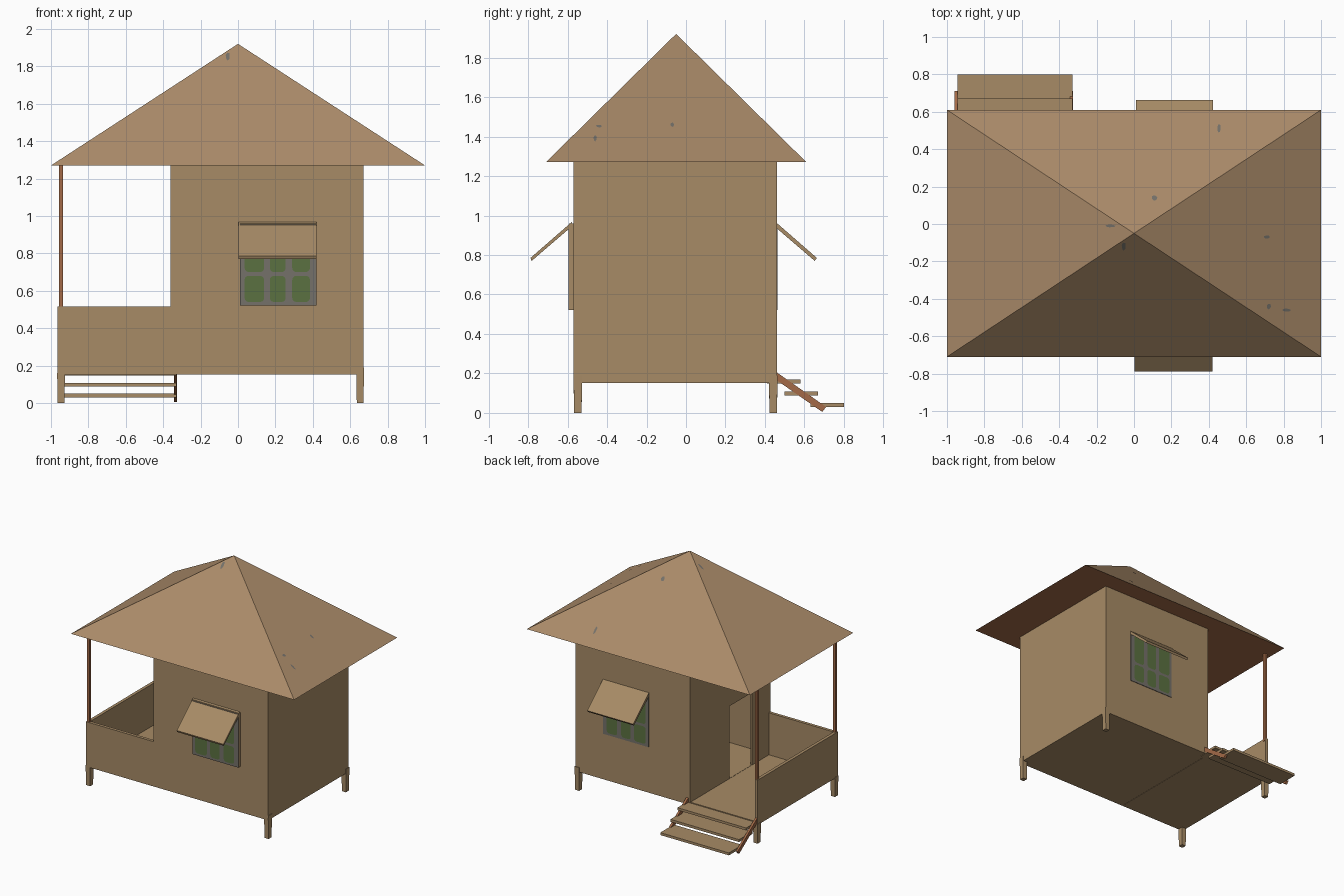
import bpy, bmesh, math, random
from mathutils import Vector, Matrix

if "Cube" in bpy.data.objects:
    bpy.data.objects.remove(bpy.data.objects["Cube"])

random.seed(3)


def mat(name, r, g, b):
    m = bpy.data.materials.new(name)
    lin = [((c / 255 + 0.055) / 1.055) ** 2.4 for c in (r, g, b)]
    m.diffuse_color = (*lin, 1)
    m.use_nodes = True
    m.node_tree.nodes["Principled BSDF"].inputs["Base Color"].default_value = m.diffuse_color
    return m


WALL = mat("tan_wood", 167, 139, 102)
ROOF = mat("roof_thatch", 172, 140, 106)
DARK = mat("red_brown_wood", 163, 106, 71)
GREY = mat("window_grey", 117, 113, 106)
GREEN = mat("window_green", 91, 113, 65)


def finish(name, bm, *mats):
    me = bpy.data.meshes.new(name)
    bm.normal_update()
    bm.to_mesh(me)
    bm.free()
    for m in mats:
        me.materials.append(m)
    ob = bpy.data.objects.new(name, me)
    bpy.context.collection.objects.link(ob)
    return ob


def box(name, x, y, z, m, taper=1.0):
    """Box between (min, max) pairs; taper scales the bottom end."""
    bm = bmesh.new()
    bmesh.ops.create_cube(bm, size=1)
    for v in bm.verts:
        k = taper if v.co.z < 0 else 1
        v.co = Vector((sum(x) / 2 + v.co.x * k * (x[1] - x[0]),
                       sum(y) / 2 + v.co.y * k * (y[1] - y[0]),
                       sum(z) / 2 + v.co.z * (z[1] - z[0])))
    return finish(name, bm, m)


def prism(name, yz, x, m):
    """Side profile in y and z, extruded along x."""
    bm = bmesh.new()
    f = bm.faces.new([bm.verts.new((x[0], y, z)) for y, z in yz])
    ext = bmesh.ops.extrude_face_region(bm, geom=[f])
    vs = [g for g in ext["geom"] if isinstance(g, bmesh.types.BMVert)]
    bmesh.ops.translate(bm, verts=vs, vec=(x[1] - x[0], 0, 0))
    bmesh.ops.recalc_face_normals(bm, faces=bm.faces)
    return finish(name, bm, m)


T = 0.015                      # wall thickness
X0, XD, X1 = -0.965, -0.36, 0.67
Y0, Y1 = -0.57, 0.46
ZF, ZR, ZE, ZA = 0.152, 0.515, 1.27, 1.92

# floors
box("house_floor", (XD, X1), (Y0, Y1), (ZF, 0.175), WALL)
box("veranda_floor", (X0, XD - 0.002), (Y0, Y1), (ZF, 0.175), WALL)

# house walls
box("front_wall", (XD, X1), (Y0, Y0 + T), (ZF, ZE), WALL)
box("back_wall", (XD, X1), (Y1 - T, Y1), (ZF, ZE), WALL)
box("right_wall", (X1 - T, X1), (Y0, Y1), (ZF, ZE), WALL)

# wall with the doorway to the veranda
D0, D1, DZ = -0.33, -0.045, 0.76
box("door_wall_front", (XD, XD + T), (Y0, D0), (ZF, ZE), WALL)
box("door_wall_back", (XD, XD + T), (D1, Y1), (ZF, ZE), WALL)
box("door_wall_top", (XD, XD + T), (D0, D1), (DZ, ZE), WALL)

# veranda parapets
box("veranda_front_parapet", (X0, XD), (Y0, Y0 + 0.025), (ZF, ZR), WALL)
box("veranda_side_parapet", (X0, X0 + 0.025), (Y0, Y1), (ZF, ZR), WALL)

# legs and veranda posts
for side, x in (("left", X0 + 0.018), ("right", X1 - 0.018)):
    for end, y in (("front", Y0 + 0.022), ("back", Y1 - 0.018)):
        box(f"{end}_{side}_leg", (x - 0.02, x + 0.022), (y - 0.022, y + 0.022),
            (0, 0.19 if side == "right" else 0.16), WALL, 0.85)
for end, y in (("front", Y0 + 0.015), ("back", Y1 - 0.015)):
    box(f"{end}_veranda_post", (-0.957, -0.936), (y - 0.011, y + 0.011),
        (ZR - 0.02, ZE), DARK)

# hipped roof with a flat brown underside
RX, RY0, RY1, AY = 1.0, -0.71, 0.61, -0.05
bm = bmesh.new()
base = [bm.verts.new(p) for p in ((-RX, RY0, ZE), (RX, RY0, ZE),
                                  (RX, RY1, ZE), (-RX, RY1, ZE))]
tip = bm.verts.new((0, AY, ZA))
for i in range(4):
    bm.faces.new((base[i], base[(i + 1) % 4], tip))
bm.faces.new(base[::-1]).material_index = 1
finish("roof", bm, ROOF, DARK)


def roof_z(x, y):
    return ZA - (ZA - ZE) * max(abs(x) / RX, abs(y - AY) / (RY1 - AY))


# small worn grey patches on the roof
for i, (x, y, rx, ry) in enumerate(((0.455, 0.51, 0.01, 0.028), (0.11, 0.14, 0.015, 0.016),
                                    (-0.125, -0.01, 0.028, 0.008), (-0.055, -0.12, 0.014, 0.022),
                                    (0.71, -0.07, 0.017, 0.009), (0.72, -0.44, 0.012, 0.016),
                                    (0.815, -0.46, 0.026, 0.009))):
    bm = bmesh.new()
    ring = []
    for k in range(7):
        a = math.tau * k / 7
        r = random.uniform(0.75, 1.1)
        px, py = x + rx * r * math.cos(a), y + ry * r * math.sin(a)
        ring.append(bm.verts.new((px, py, roof_z(px, py) + 0.002)))
    bm.faces.new(ring)
    finish(f"roof_patch_{i + 1}", bm, GREY)


def rounded_plate(name, x, z, y, facing, m, r=0.022):
    """Flat rounded rectangle facing -y or +y."""
    bm = bmesh.new()
    pts = []
    for cx, cz, a0 in ((x[1] - r, z[1] - r, 0), (x[0] + r, z[1] - r, 90),
                       (x[0] + r, z[0] + r, 180), (x[1] - r, z[0] + r, 270)):
        for s in range(4):
            a = math.radians(a0 + 30 * s)
            pts.append(bm.verts.new((cx + r * math.cos(a), y, cz + r * math.sin(a))))
    bm.faces.new(pts if facing < 0 else pts[::-1])
    return finish(name, bm, m)


# windows: grey panel with rounded green panes, under a propped shutter
WX = (0.01, 0.42)
box("front_window_box", WX, (-0.592, Y0), (0.522, 0.96), WALL)
for end, s, y in (("front", -1, -0.592), ("back", 1, Y1)):
    box(f"{end}_window_panel", WX, sorted((y, y + s * 0.004)), (0.522, 0.955), GREY)
    for c, px in enumerate(((0.035, 0.14), (0.17, 0.255), (0.29, 0.385))):
        for r, pz in enumerate(((0.54, 0.68), (0.7, 0.935))):
            rounded_plate(f"{end}_window_pane_{c}_{r}", px, pz, y + s * 0.006, s, GREEN)

prism("front_shutter", ((-0.578, 0.968), (-0.788, 0.785), (-0.782, 0.77),
                        (-0.578, 0.945)), (0.002, 0.42), WALL)
prism("back_shutter", ((Y1, 0.962), (0.663, 0.785), (0.652, 0.77),
                       (Y1, 0.935)), (0.01, 0.422), WALL)

# steps: two sloping stringers and three treads
for side, x in (("left", (-0.96, -0.943)), ("right", (-0.343, -0.325))):
    prism(f"{side}_stair_stringer", ((0.46, 0.205), (0.71, 0.03), (0.69, 0.005),
                                     (0.46, 0.165)), x, DARK)
for i, (ya, yb, z) in enumerate(((0.41, 0.58, 0.148), (0.5, 0.67, 0.088),
                                 (0.63, 0.8, 0.03))):
    box(f"stair_tread_{i + 1}", (-0.945, -0.33), (ya, yb), (z, z + 0.02), WALL)
